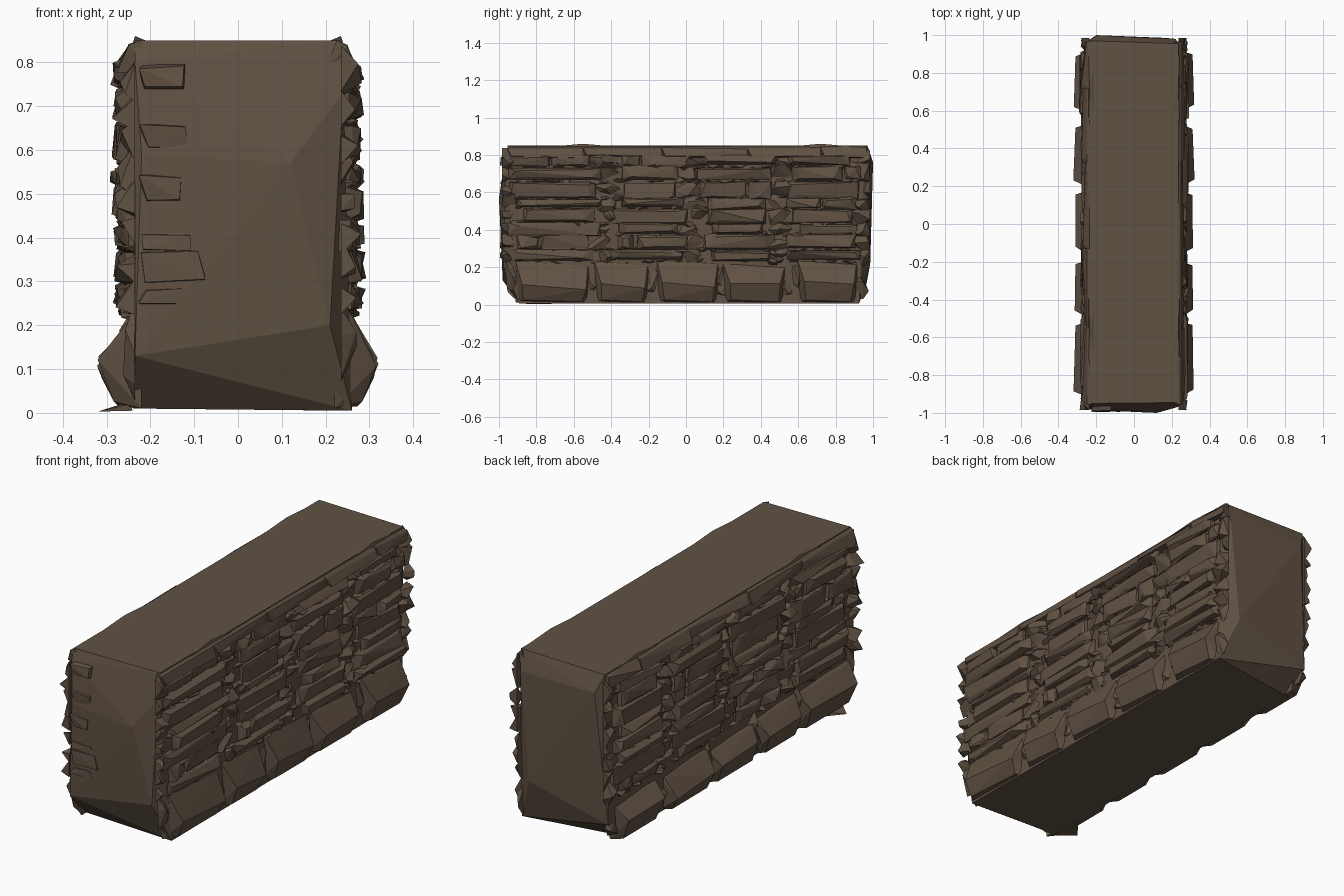
import bpy, bmesh, math, random
from mathutils import Vector

if "Cube" in bpy.data.objects:
    bpy.data.objects.remove(bpy.data.objects["Cube"])

random.seed(11)
R = random.uniform

stone_brown = bpy.data.materials.new("stone brown")
stone_brown.diffuse_color = (0.118, 0.084, 0.057, 1)
stone_brown.use_nodes = True
stone_brown.node_tree.nodes["Principled BSDF"].inputs["Base Color"].default_value = stone_brown.diffuse_color


def add_hull(bm, points):
    """Add the faceted convex rock around a set of points."""
    verts = [bm.verts.new(p) for p in points]
    res = bmesh.ops.convex_hull(bm, input=verts)
    loose = [v for v in res["geom_interior"] + res["geom_unused"]
             if isinstance(v, bmesh.types.BMVert) and v.is_valid and not v.link_faces]
    bmesh.ops.delete(bm, geom=list(set(loose)), context='VERTS')


def finish(bm, name):
    bmesh.ops.recalc_face_normals(bm, faces=bm.faces[:])
    mesh = bpy.data.meshes.new(name)
    bm.to_mesh(mesh)
    bm.free()
    mesh.materials.append(stone_brown)
    obj = bpy.data.objects.new(name, mesh)
    bpy.context.collection.objects.link(obj)
    return obj


def brick(bm, side, y0, y1, z0, z1, depth):
    """Hewn stone with a wide root in the wall and a tilted, broken outer face."""
    pts = []
    for y, sy in ((y0, 1), (y1, -1)):
        for z, sz in ((z0, 1), (z1, -1)):
            pts.append((side * 0.225, y, z))
            pts.append((side * (depth + R(-0.02, 0.004)),
                        y + sy * R(0.01, 0.07), z + sz * R(0.003, 0.02)))
            pts.append((side * R(.248, .262), y + sy * R(0, 0.01), z))
    add_hull(bm, pts)


def knot(bm, side, y, z, ry, rz, peak):
    """Low ragged boss: an irregular ring in the wall rising to a skewed ridge."""
    def lim(v):
        return max(-.985, min(.985, v))
    pts = []
    for i in range(6):
        a = i * math.tau / 6 + R(-.5, .5)
        k = R(.65, 1.2)
        pts.append((side * .235, lim(y + ry * k * math.cos(a)), z + rz * k * math.sin(a)))
    for s in (-1, 1):
        pts.append((side * (peak - R(0, .015)), lim(y + s * R(0, .55) * ry),
                    z + R(-.6, .6) * rz))
    add_hull(bm, pts)


# Core block with flat top, bevelled lower ends and broken end facets
bm = bmesh.new()
add_hull(bm, [
    (-.24, -.87, .01), (.26, -.89, .005), (-.235, -.98, .13), (.21, -.975, .20),
    (.12, -1, .57), (-.22, -.985, .59), (.24, -.965, .73), (-.235, -.965, .80),
    (-.235, -.95, .85), (.235, -.945, .85),
    (.25, .925, .005), (-.24, .85, .01), (.17, .985, .22), (-.25, .965, .11),
    (-.2, 1, .76), (.22, .98, .75), (-.235, .97, .85), (.235, .955, .85)])
finish(bm, "wall_core")

# Courses of stones on both long sides
joints = [-0.97, -0.43, 0.04, 0.51, 0.97]
courses = [0.235, 0.295, 0.375, 0.435, 0.515, 0.57, 0.66, 0.74, 0.80]
for side, label in ((1, "right"), (-1, "left")):
    bm = bmesh.new()
    for r in range(len(courses) - 1):
        z0, z1 = courses[r] + 0.002, courses[r + 1] - 0.002
        for c in range(4):
            a, b = joints[c] + R(0.01, 0.10), joints[c + 1] - R(0.01, 0.10)
            if R(0, 1) < .3:                    # some stones are split in two
                m = (a + b) / 2 + R(-.1, .1)
                brick(bm, side, a, m - .003, z0, z1, R(.27, .286))
                brick(bm, side, m + .003, b, z0 + R(-.01, .01), z1, R(.268, .284))
            else:
                brick(bm, side, a, b, z0 + R(-.01, .008), z1 + R(-.008, .01), R(.274, .29))
    finish(bm, label + "_stones")

    # Rough knots in the upright joints and at the corners
    bm = bmesh.new()
    for y in joints:
        for r in range(len(courses) - 1):
            z = (courses[r] + courses[r + 1]) / 2
            knot(bm, side, y + R(-.03, .03), z + R(-.015, .015), R(.06, .12), R(.04, .075),
                 R(.268, .291))
    finish(bm, label + "_joint_knots")

    # Splinters in the level mortar gaps
    bm = bmesh.new()
    for z in courses[:-1]:
        for i in range(20):
            knot(bm, side, -0.88 + i * .093 + R(-.04, .04), z + R(-.006, .006),
                 R(.03, .075), R(.012, .028), R(.262, .278))
    finish(bm, label + "_mortar_chips")

    # Heavy foundation stones: upright face below, sloping ledge above
    bm = bmesh.new()
    for a, b in ((-.91, -.525), (-.49, -.205), (-.155, .17), (.20, .525), (.60, .91)):
        peak = R(.10, .13)
        top = R(.215, .24) if side > 0 else R(.18, .235)
        add_hull(bm, [
            (side * .22, a, .01), (side * .22, b, .01),
            (side * .22, a - .015, top), (side * .22, b + .015, top),
            (side * .256, a, top), (side * .252, b, top - .02),
            (side * R(.308, .322), a + R(.01, .04), peak),
            (side * .310, b - R(0, .03), peak - R(0, .03)),
            (side * .283, a + .04, .025), (side * .272, b - .03, .015)])
        knot(bm, side, a - .02, .14, .05, .1, .272)
        knot(bm, side, b + .02, .09, .05, .07, .27)
    finish(bm, label + "_foundation")

    # Ragged coping edge in long broken facets under the top surface
    bm = bmesh.new()
    cuts = [-.955, -.55, -.13, .33, .72, .965]
    for y0, y1 in zip(cuts, cuts[1:]):
        add_hull(bm, [(side * .20, y0, .78), (side * .20, y1, .78),
                      (side * R(.255, .278), y0 + .02, R(.775, .80)),
                      (side * R(.255, .278), y1, R(.775, .80)),
                      (side * .25, y0, R(.825, .842)), (side * .25, y1, R(.825, .842)),
                      (side * .225, y0, .85), (side * .225, y1, .85)])
    for y in (-.55, .72):
        add_hull(bm, [(side * .20, y - .17, .845), (side * .24, y - .17, .845),
                      (side * .20, y + .17, .845), (side * .24, y + .17, .845),
                      (side * .235, y, .86)])
    finish(bm, label + "_coping")

# Broken sliver at the foot of the left front corner
bm = bmesh.new()
add_hull(bm, [(-.24, -.87, .005), (-.24, -.70, .005), (-.32, -.80, .003),
              (-.25, -.86, .02), (-.25, -.72, .025)])
finish(bm, "corner_sliver")

# Quoin stones showing on the front end beside the left corner
bm = bmesh.new()
for z, h, w in ((.765, .032, .12), (.63, .03, .125), (.51, .035, .13),
                (.39, .022, .12), (.335, .04, .085), (.265, .02, .12)):
    pts = []
    for x in (-.215, -w):
        for s in (1, -1):
            pts.append((x, -.95, z + s * h))
            pts.append((x + R(-.012, .012), -R(.985, .997), z + s * h * R(.6, .95)))
    add_hull(bm, pts)
finish(bm, "front_quoins")
